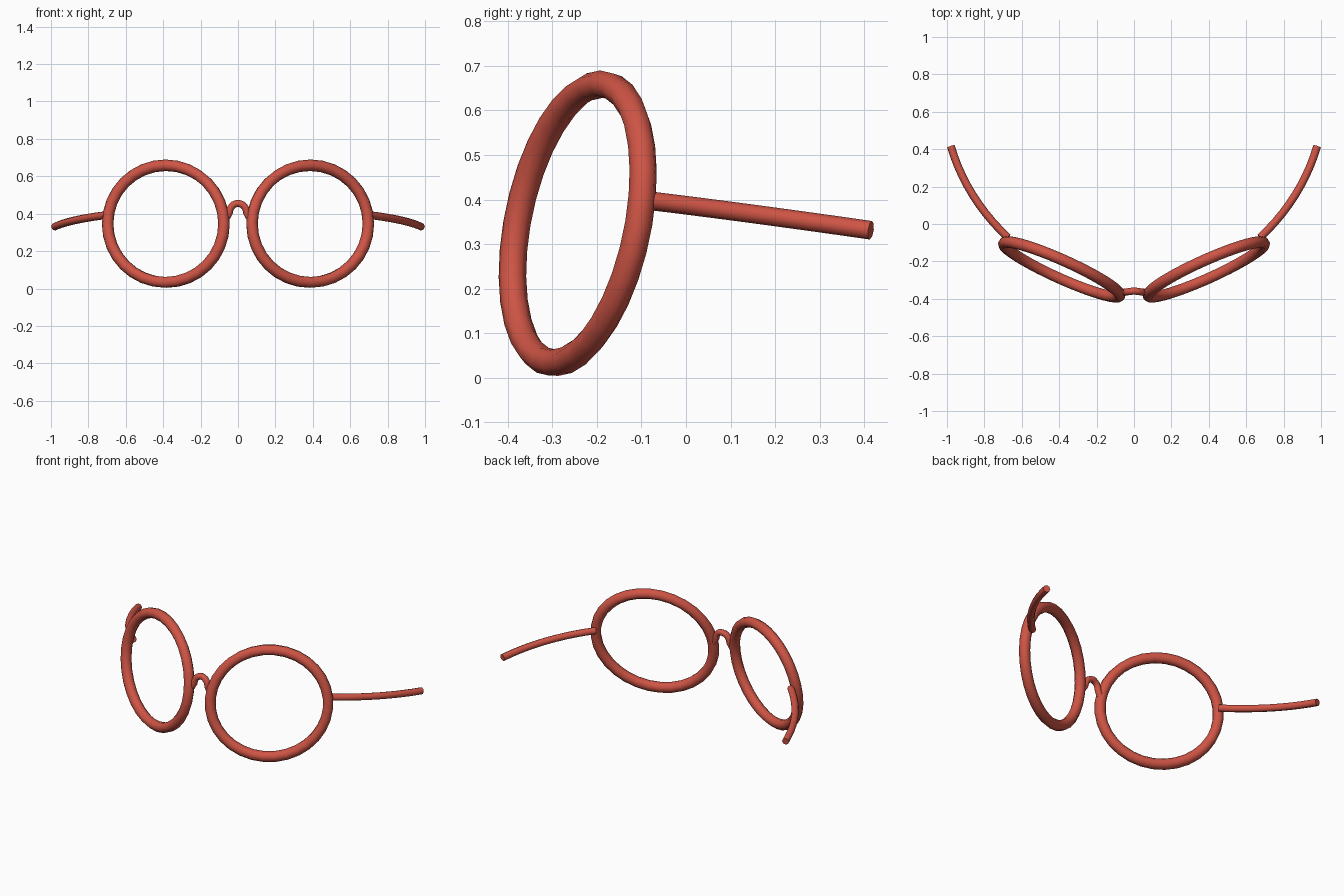
import bpy
from math import sin, cos, pi

if "Cube" in bpy.data.objects:
    bpy.data.objects.remove(bpy.data.objects["Cube"])

frame_red = bpy.data.materials.new("frame_red")
frame_red.diffuse_color = (0.62, 0.09, 0.06, 1)
frame_red.use_nodes = True
frame_red.node_tree.nodes["Principled BSDF"].inputs["Base Color"].default_value = frame_red.diffuse_color


def tube(name, points, radius, cyclic=False):
    """Sweep an eight-sided round tube along points and make it a smooth mesh."""
    cu = bpy.data.curves.new(name, 'CURVE')
    cu.dimensions = '3D'
    cu.bevel_depth = radius
    cu.bevel_resolution = 2
    cu.use_fill_caps = True
    sp = cu.splines.new('POLY')
    sp.points.add(len(points) - 1)
    for p, co in zip(sp.points, points):
        p.co = (*co, 1)
    sp.use_cyclic_u = cyclic
    ob = bpy.data.objects.new(name, cu)
    bpy.context.collection.objects.link(ob)
    bpy.ops.object.select_all(action='DESELECT')
    ob.select_set(True)
    bpy.context.view_layer.objects.active = ob
    bpy.ops.object.convert(target='MESH')
    ob = bpy.context.object
    ob.data.materials.clear()
    ob.data.materials.append(frame_red)
    bpy.ops.object.shade_smooth_by_angle(angle=pi / 3)
    return ob


def arc(a, m, b, n=10):
    """Quadratic curve from a to b that passes through m halfway."""
    pts = []
    for i in range(n + 1):
        t = i / n
        w = ((1 - t) * (1 - 2 * t), 4 * t * (1 - t), t * (2 * t - 1))
        pts.append([w[0] * p + w[1] * q + w[2] * r for p, q, r in zip(a, m, b)])
    return pts


for side, s in (("right", 1), ("left", -1)):
    # Round rim, leaning back and swept around the face
    rim = []
    for i in range(32):
        a = 2 * pi * i / 32
        dx, dz = 0.311 * cos(a), 0.313 * sin(a)
        rim.append((s * (0.386 + dx), -0.243 + 0.44 * dx + 0.17 * dz, 0.346 + dz))
    tube(side + "_rim", rim, 0.031, True)

    # Short bowed temple arm
    arm = arc((0.675, -0.072, 0.396), (0.862, 0.155, 0.367), (0.979, 0.415, 0.331))
    tube(side + "_temple", [(s * x, y, z) for x, y, z in arm], 0.021)

# Arched nose bridge
bridge = []
for i in range(13):
    a = pi * i / 12
    bridge.append((-0.046 * cos(a), -0.358 - 0.006 * abs(cos(a)), 0.405 + 0.05 * sin(a)))
bridge = [(-0.072, -0.368, 0.36)] + bridge + [(0.072, -0.368, 0.36)]
tube("nose_bridge", bridge, 0.019)
